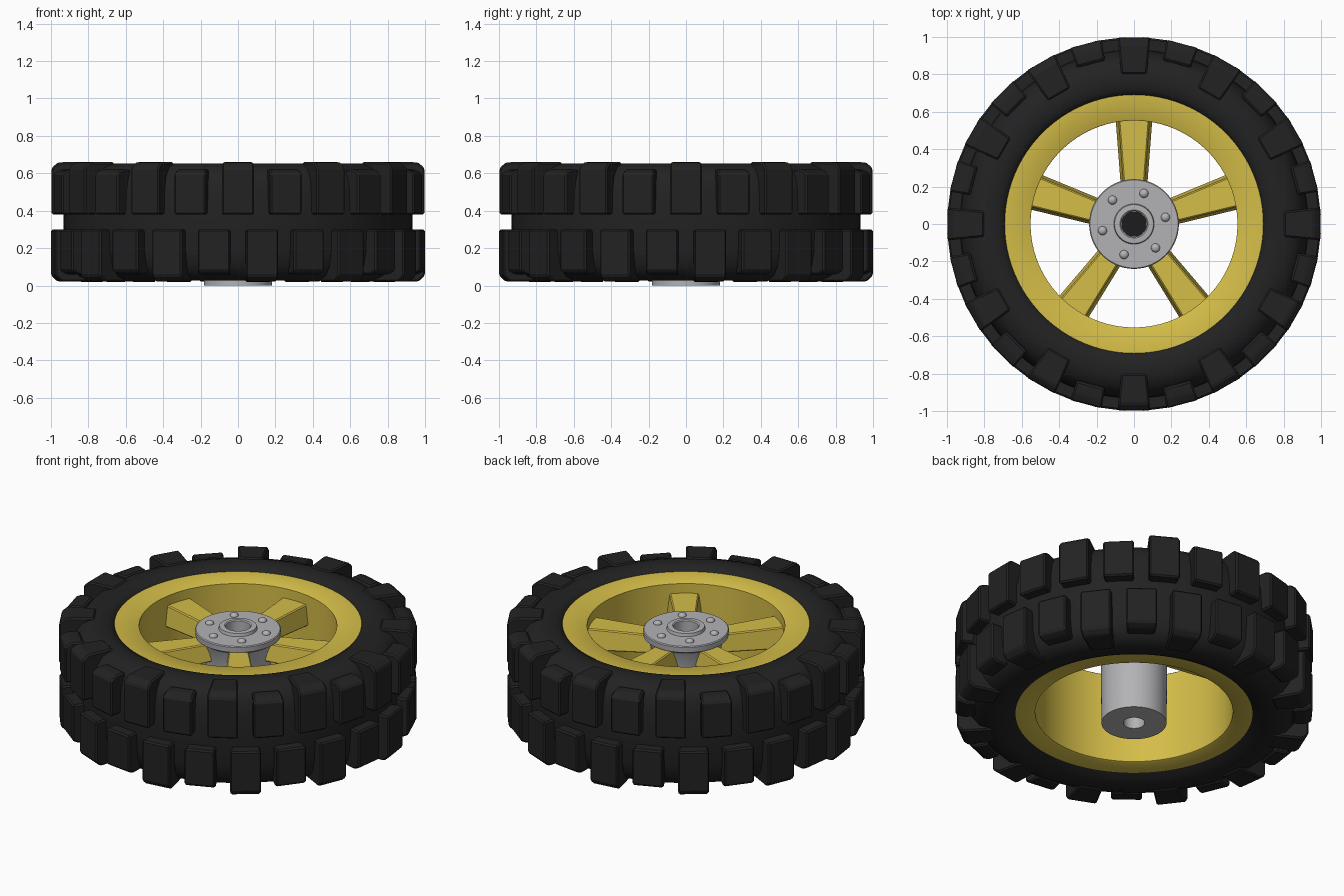
import bpy, bmesh, math
from mathutils import Matrix, Vector

if "Cube" in bpy.data.objects:
    bpy.data.objects.remove(bpy.data.objects["Cube"])


def material(name, rgb):
    m = bpy.data.materials.new(name)
    m.diffuse_color = (*rgb, 1)
    m.use_nodes = True
    m.node_tree.nodes["Principled BSDF"].inputs["Base Color"].default_value = m.diffuse_color
    return m


RUBBER = material("black rubber", (0.016, 0.016, 0.016))
YELLOW = material("yellow paint", (0.66, 0.51, 0.065))
METAL = material("grey metal", (0.45, 0.45, 0.47))
DARK = material("dark bore", (0.012, 0.012, 0.012))
MID = 0.34  # mid height of the tyre


def finish(name, bm, mat, angle=35):
    bmesh.ops.recalc_face_normals(bm, faces=bm.faces)
    me = bpy.data.meshes.new(name)
    bm.to_mesh(me)
    bm.free()
    me.materials.append(mat)
    ob = bpy.data.objects.new(name, me)
    bpy.context.collection.objects.link(ob)
    bpy.context.view_layer.objects.active = ob
    bpy.ops.object.select_all(action='DESELECT')
    ob.select_set(True)
    bpy.ops.object.shade_smooth_by_angle(angle=math.radians(angle))
    return ob


def lathe(name, profile, mat, steps=96, closed=False, angle=35):
    """Revolve an (r, z) profile around the wheel axis."""
    bm = bmesh.new()
    vs = [bm.verts.new((r, 0, z)) for r, z in profile]
    es = [bm.edges.new(p) for p in zip(vs, vs[1:])]
    if closed:
        es.append(bm.edges.new((vs[-1], vs[0])))
    bmesh.ops.spin(bm, geom=vs + es, cent=(0, 0, 0), axis=(0, 0, 1),
                   angle=math.tau, steps=steps, use_merge=True)
    bmesh.ops.remove_doubles(bm, verts=bm.verts, dist=1e-5)
    return finish(name, bm, mat, angle)


def add_loft(bm, rings, matrix, bevel):
    """Box-like solid through equal-length rings of points, placed by matrix."""
    tmp = bmesh.new()
    loops = [[tmp.verts.new(p) for p in ring] for ring in rings]
    n = len(loops[0])
    for a, b in zip(loops, loops[1:]):
        for i in range(n):
            tmp.faces.new((a[i], a[(i + 1) % n], b[(i + 1) % n], b[i]))
    tmp.faces.new(loops[0])
    tmp.faces.new(loops[-1])
    bmesh.ops.recalc_face_normals(tmp, faces=tmp.faces)
    bmesh.ops.bevel(tmp, geom=tmp.edges[:], offset=bevel, segments=1,
                    affect='EDGES', profile=0.5)
    bmesh.ops.transform(tmp, matrix=matrix, verts=tmp.verts)
    me = bpy.data.meshes.new("tmp")
    tmp.to_mesh(me)
    tmp.free()
    bm.from_mesh(me)
    bpy.data.meshes.remove(me)


# tyre carcass: bead, bulging sidewalls, recessed centre band
lathe("tyre", [
    (0.655, 0.065), (0.70, 0.04), (0.76, 0.026), (0.81, 0.027), (0.87, 0.05),
    (0.91, 0.10), (0.928, 0.18), (0.933, MID), (0.928, 0.50), (0.91, 0.58),
    (0.87, 0.63), (0.81, 0.652), (0.76, 0.653), (0.72, 0.645), (0.688, 0.625),
    (0.67, 0.55), (0.65, MID), (0.65, 0.13)], RUBBER, closed=True, angle=50)

# tread lugs, alternating long (wrapping onto the sidewall) and short
LONG = [(0.80, 0.59), (0.80, 0.66), (0.962, 0.659), (0.997, 0.628),
        (0.997, 0.38), (0.90, 0.38)]
SHORT = [(0.87, 0.56), (0.89, 0.622), (0.955, 0.622), (0.997, 0.60),
         (0.997, 0.38), (0.90, 0.38)]


def half_width(r):
    return 0.068 + 0.02 * (r - 0.80) / 0.2


def lug_row(name, offset, lower):
    bm = bmesh.new()
    for i in range(24):
        prof = SHORT if i % 2 else LONG
        rings = [[(r, s * half_width(r), 2 * MID - z if lower else z)
                  for r, z in prof] for s in (-1, 1)]
        rot = Matrix.Rotation(math.radians(i * 15 + offset), 4, 'Z')
        add_loft(bm, rings, rot, 0.009)
    finish(name, bm, RUBBER, 20)


lug_row("upper_tread", 0, False)
lug_row("lower_tread", 7.5, True)

# rim: barrel with a flat lip at each end
lathe("rim", [
    (0.553, 0.07), (0.553, 0.617), (0.56, 0.622), (0.692, 0.627),
    (0.692, 0.56), (0.62, 0.50), (0.62, 0.18), (0.675, 0.12),
    (0.675, 0.06), (0.56, 0.066)], YELLOW, closed=True)

# five tapered spokes
bm = bmesh.new()
for i in range(5):
    rings = []
    for r, w, top, bot in ((0.17, 0.052, 0.555, 0.45), (0.575, 0.083, 0.558, 0.43)):
        rings.append([(r, -w, top), (r, w, top), (r, w + 0.017, bot), (r, -w - 0.017, bot)])
    add_loft(bm, rings, Matrix.Rotation(math.radians(90 + 72 * i), 4, 'Z'), 0.006)
finish("spokes", bm, YELLOW, 25)

# hub with flange, raised collar and a bore from each end
lathe("hub", [
    (0, 0.25), (0.06, 0.25), (0.06, 0), (0.182, 0), (0.186, 0.42),
    (0.20, 0.50), (0.215, 0.545), (0.238, 0.56), (0.24, 0.592), (0.235, 0.597),
    (0.108, 0.597), (0.104, 0.615), (0.075, 0.617), (0.069, 0.612),
    (0.069, 0.35), (0, 0.35)], METAL, steps=64)

# dark floor inside the bore
lathe("bore_floor", [(0, 0.353), (0.068, 0.353), (0.068, 0.351), (0, 0.351)], DARK, steps=48)

# six domed flange bolts
bm = bmesh.new()
for i in range(6):
    a = math.radians(12 + 60 * i)
    place = Matrix.Translation((0.172 * math.cos(a), 0.172 * math.sin(a), 0.598))
    bmesh.ops.create_uvsphere(bm, u_segments=16, v_segments=8, radius=0.024,
                              matrix=place @ Matrix.Diagonal((1, 1, 0.75, 1)))
finish("flange_bolts", bm, METAL, 40)
